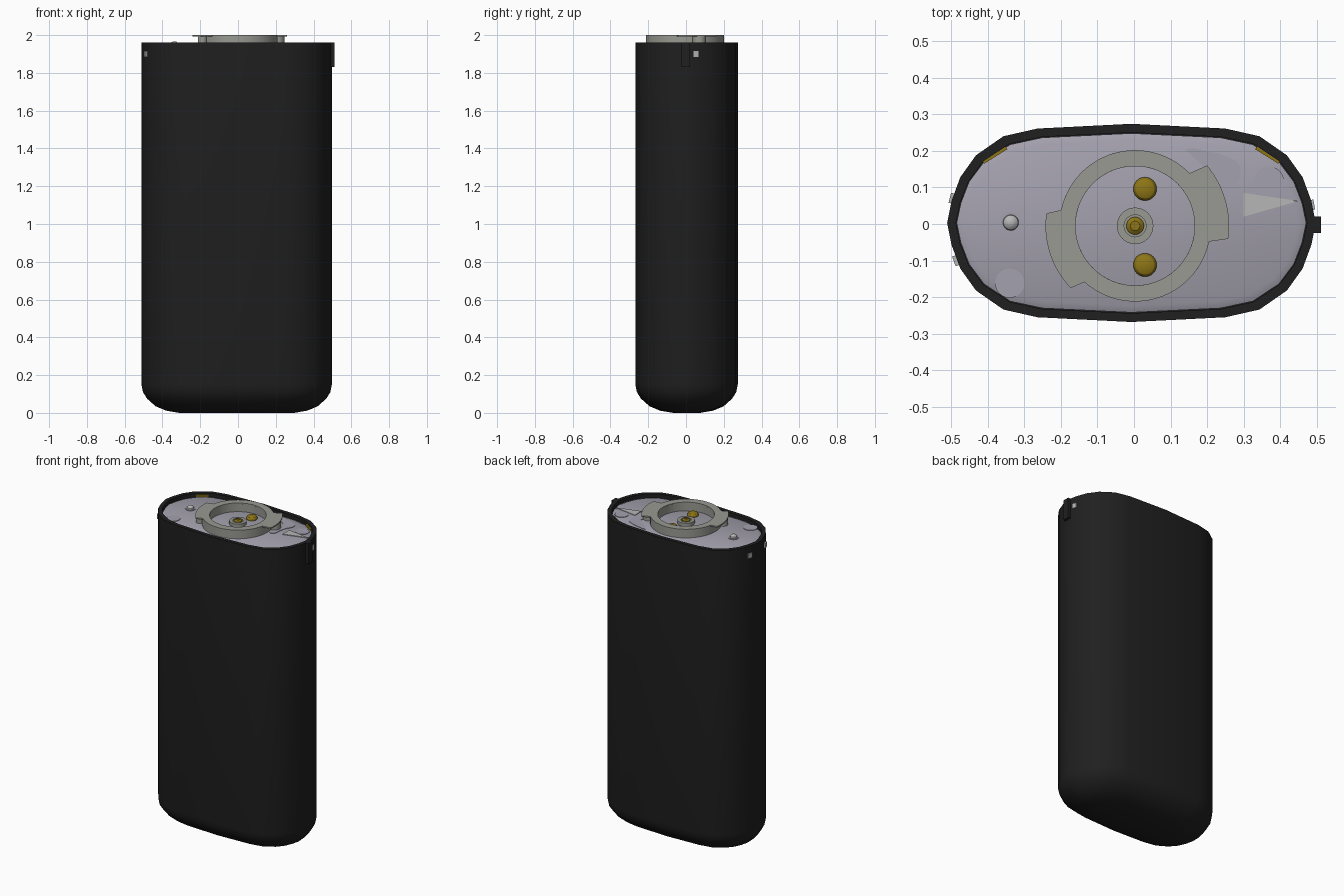
import bpy, bmesh, math
from mathutils import Matrix

if "Cube" in bpy.data.objects:
    bpy.data.objects.remove(bpy.data.objects["Cube"])

CX, CY, HX, HY = -0.007, 0.003, 0.504, 0.271
QUAD = [(0.504, 0), (0.492, 0.06), (0.468, 0.125), (0.425, 0.185), (0.35, 0.237), (0.257, 0.258), (0, 0.271)]


def material(name, rgb):
    m = bpy.data.materials.new(name)
    m.diffuse_color = (*rgb, 1)
    m.use_nodes = True
    m.node_tree.nodes["Principled BSDF"].inputs["Base Color"].default_value = m.diffuse_color
    return m


BLACK = material("black_plastic", (0.014, 0.014, 0.014))
LILAC = material("pale_plastic", (0.37, 0.355, 0.42))
STONE = material("ring_grey", (0.32, 0.32, 0.29))
LIGHT = material("light_grey", (0.47, 0.47, 0.47))
GOLD = material("gold_contact", (0.27, 0.18, 0.008))


def finish(name, bm, mat):
    bmesh.ops.recalc_face_normals(bm, faces=bm.faces)
    me = bpy.data.meshes.new(name)
    bm.to_mesh(me)
    bm.free()
    ob = bpy.data.objects.new(name, me)
    bpy.context.collection.objects.link(ob)
    me.materials.append(mat)
    bpy.ops.object.select_all(action='DESELECT')
    ob.select_set(True)
    bpy.context.view_layer.objects.active = ob
    bpy.ops.object.shade_smooth_by_angle(angle=math.radians(32))
    return ob


def loft(name, sections, mat, closed=False):
    """Skin a stack of equal-length point loops; cap the ends or join them."""
    bm = bmesh.new()
    rings = [[bm.verts.new(p) for p in s] for s in sections]
    pairs = list(zip(rings, rings[1:]))
    if closed:
        pairs.append((rings[-1], rings[0]))
    else:
        bm.faces.new(rings[0])
        bm.faces.new(rings[-1])
    n = len(rings[0])
    for a, b in pairs:
        for i in range(n):
            bm.faces.new((a[i], a[(i + 1) % n], b[(i + 1) % n], b[i]))
    return finish(name, bm, mat)


def oval(inset, z):
    """Body outline mirrored from one quadrant and drawn in by inset."""
    q = QUAD
    half = q + [(-x, y) for x, y in reversed(q[:-1])]
    full = half + [(x, -y) for x, y in reversed(half[1:-1])]
    sx, sy = (HX - inset) / HX, (HY - inset) / HY
    return [(CX + x * sx, CY + y * sy, z) for x, y in full]


def circle(x, y, r, z, n=32):
    return [(x + r * math.cos(2 * math.pi * i / n), y + r * math.sin(2 * math.pi * i / n), z) for i in range(n)]


def turned(name, x, y, profile, mat, closed=False, n=32):
    return loft(name, [circle(x, y, r, z, n) for r, z in profile], mat, closed)


def slab(name, pts, z0, z1, mat):
    return loft(name, [[(x, y, z) for x, y in pts] for z in (z0, z1)], mat)


def box(name, loc, size, angle, mat):
    bm = bmesh.new()
    m = Matrix.Translation(loc) @ Matrix.Rotation(math.radians(angle), 4, 'Z') @ Matrix.Diagonal((*size, 1))
    bmesh.ops.create_cube(bm, size=1, matrix=m)
    return finish(name, bm, mat)


# Shell with rounded base and hollow rim
SHELL = [(0.20, 0.0), (0.13, 0.012), (0.075, 0.035), (0.03, 0.075), (0.008, 0.11), (0, 0.15),
         (0, 1.96), (0.024, 1.96), (0.024, 1.82)]
loft("shell", [oval(d, z) for d, z in SHELL], BLACK)

# Top plate with a sloping border
PLATE = 1.945
loft("top_plate", [oval(0.026, 1.825), oval(0.026, 1.936), oval(0.045, PLATE)], LILAC)

# Side tab, latch windows and rim contacts
box("side_tab", (0.5, -0.002, 1.895), (0.022, 0.044, 0.13), 0, BLACK)
for i, (x, y, a) in enumerate([(0.486, 0.052, 10), (-0.497, 0.07, -14), (-0.486, -0.1, 20)]):
    box(f"latch_{i}", (x, y, 1.9), (0.014, 0.028, 0.03), a, LIGHT)
for side, x in (("left", -0.384), ("right", 0.369)):
    box(f"rim_contact_{side}", (x, 0.194, 1.935), (0.075, 0.022, 0.034), 32 if x < 0 else -32, GOLD)

# Socket collar: standing wall, then thin flange with two lobes
RX, RY = 0.003, -0.005
turned("collar_wall", RX, RY, [(0.163, PLATE - 0.01), (0.163, 1.993), (0.207, 1.993), (0.207, PLATE - 0.01)],
       STONE, True, 64)


def flange_radius(deg):
    for start, end, r in ((-8, 42, 0.257), (172, 224, 0.245)):
        if start <= deg <= end:
            return r
    return 0.207


def flange(lobed, z):
    out = []
    for k in range(90):
        d = -20 + k * 4
        r = flange_radius(d) if lobed else 0.163
        out.append((RX + r * math.cos(math.radians(d)), RY + r * math.sin(math.radians(d)), z))
    return out


loft("collar_flange", [flange(False, 1.992), flange(False, 2.0), flange(True, 2.0), flange(True, 1.992)], STONE, True)

# Screw caps on the lobes and flush plugs on the plate
for i, (x, y, r, z) in enumerate([(0.21, 0.07, 0.035, 1.9995), (-0.188, -0.11, 0.025, 1.9995)]):
    turned(f"lobe_post_{i}", x, y, [(r, PLATE - 0.01), (r, z)], STONE)
for i, (x, y) in enumerate([(0.37, 0.117), (-0.34, -0.162)]):
    turned(f"plate_plug_{i}", x, y, [(0.04, PLATE - 0.01), (0.04, PLATE + 0.003)], LILAC)

# Centre terminal and the two power contacts
turned("terminal_sleeve", RX, RY, [(0.03, PLATE - 0.01), (0.03, 1.965), (0.05, 1.965), (0.05, PLATE - 0.01)], STONE, True)
turned("terminal_cup", RX, RY, [(0.036, PLATE - 0.01), (0.036, 1.958), (0.03, 1.958)], STONE)
turned("terminal_pin", RX, RY, [(0.024, PLATE), (0.024, 1.966), (0.013, 1.974), (0.013, 1.97)], GOLD)
for i, y in enumerate((0.096, -0.112)):
    turned(f"power_contact_{i}", 0.03, y, [(0.032, PLATE - 0.01), (0.032, 1.953), (0.026, 1.962), (0.014, 1.967)], GOLD)

# Locating stud
turned("stud_seat", -0.337, 0.004, [(0.03, PLATE - 0.01), (0.03, PLATE + 0.003), (0.024, PLATE + 0.003)], LILAC)
turned("stud", -0.337, 0.004, [(0.022, PLATE), (0.02, 1.957), (0.013, 1.964), (0.005, 1.967)], LIGHT)

# Arrow wedge and curved spring arm
slab("arrow_wedge", [(0.3, 0.085), (0.3, 0.02), (0.45, 0.063)], PLATE - 0.01, PLATE + 0.004, LIGHT)
ARM = [(0.14, 0.205), (0.165, 0.207), (0.23, 0.193), (0.28, 0.172), (0.293, 0.15), (0.288, 0.122), (0.27, 0.095),
       (0.26, 0.06), (0.255, 0.01), (0.24, -0.008), (0.22, 0.0), (0.225, 0.06), (0.235, 0.115), (0.215, 0.143), (0.19, 0.157)]
slab("spring_arm", ARM, PLATE - 0.01, PLATE + 0.003, LILAC)
